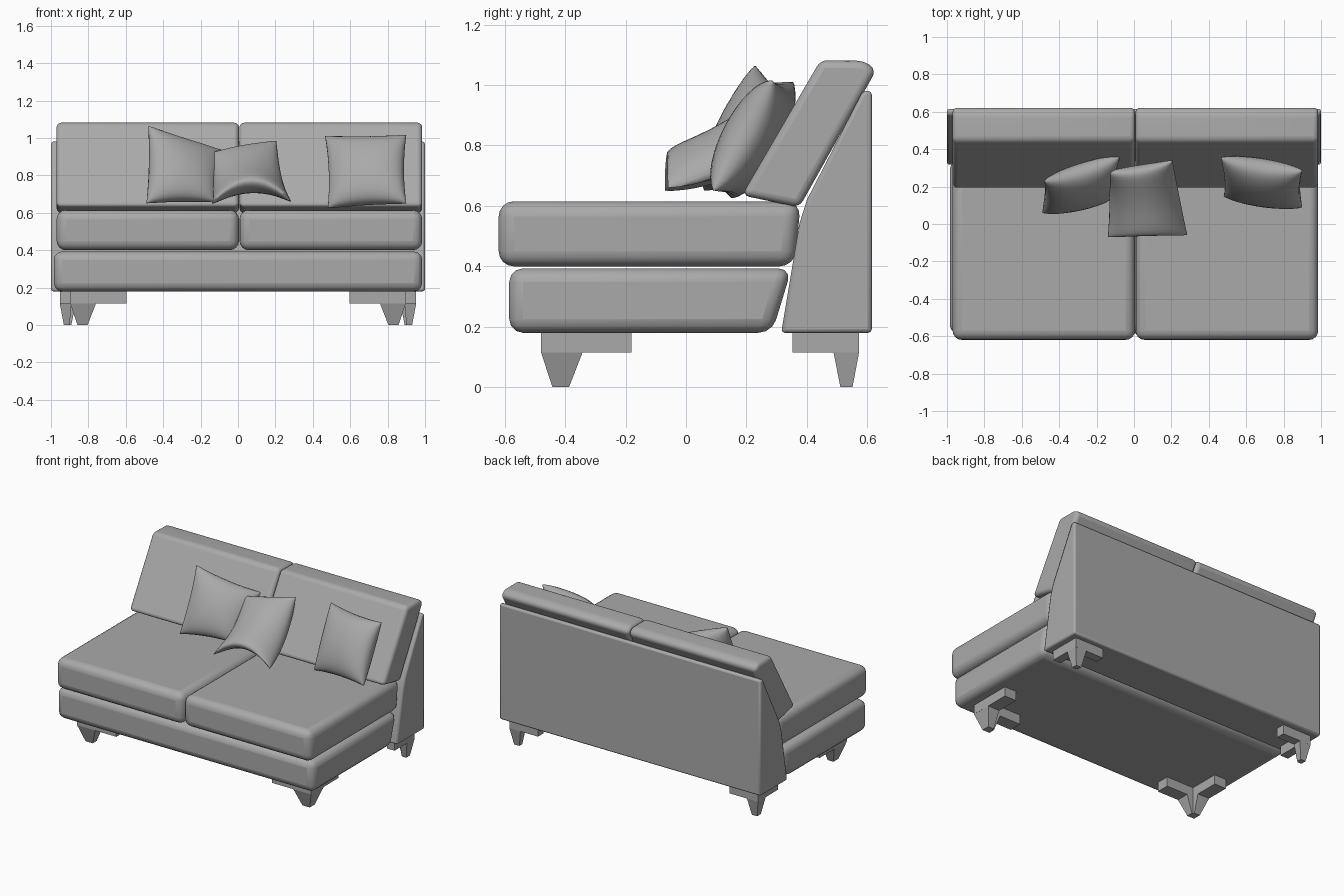
import bpy, bmesh, math
from mathutils import Vector

cube = bpy.data.objects.get("Cube")
if cube:
    bpy.data.objects.remove(cube, do_unlink=True)

GREY = (0.40, 0.40, 0.40, 1.0)
fabric = bpy.data.materials.new("grey fabric")
fabric.use_nodes = True
fabric.diffuse_color = GREY
fabric.node_tree.nodes["Principled BSDF"].inputs["Base Color"].default_value = GREY


def finish(name, bm, bevel=0, segments=3, smooth=None):
    """Turn a bmesh into an object with optional bevel and shading."""
    bmesh.ops.recalc_face_normals(bm, faces=bm.faces)
    mesh = bpy.data.meshes.new(name)
    bm.to_mesh(mesh)
    bm.free()
    mesh.materials.append(fabric)
    obj = bpy.data.objects.new(name, mesh)
    bpy.context.collection.objects.link(obj)
    if bevel:
        mod = obj.modifiers.new("rounded edges", 'BEVEL')
        mod.width = bevel
        mod.segments = segments
        mod.limit_method = 'ANGLE'
        mod.angle_limit = math.radians(20)
    if smooth:
        bpy.ops.object.select_all(action='DESELECT')
        bpy.context.view_layer.objects.active = obj
        obj.select_set(True)
        bpy.ops.object.shade_smooth_by_angle(angle=math.radians(smooth))
    return obj


def loft(bm, lower, upper):
    """Closed solid between two matching loops."""
    a = [bm.verts.new(p) for p in lower]
    b = [bm.verts.new(p) for p in upper]
    bm.faces.new(a)
    bm.faces.new(b)
    for i in range(len(a)):
        j = (i + 1) % len(a)
        bm.faces.new((a[i], a[j], b[j], b[i]))


def prism(name, profile, x0, x1, bevel, segments=3):
    """Side profile (y, z) extruded across the width."""
    bm = bmesh.new()
    loft(bm, [(x0, y, z) for y, z in profile], [(x1, y, z) for y, z in profile])
    return finish(name, bm, bevel, segments, 40)


# Frame and base
prism("back_frame", [(0.315, 0.18), (0.615, 0.18), (0.615, 0.98), (0.585, 0.98),
                     (0.40, 0.62), (0.375, 0.54)], -1, 1, 0.012, 2)
prism("base", [(-0.585, 0.18), (0.285, 0.18), (0.35, 0.393), (-0.585, 0.393)],
      -0.985, 0.985, 0.045, 3)

# Seat and back cushions
for side, x0, x1 in (("right", -0.97, 0.005), ("left", 0.008, 0.985)):
    prism(side + "_seat_cushion", [(-0.62, 0.4), (0.36, 0.4), (0.38, 0.615), (-0.62, 0.615)],
          x0, x1, 0.05, 4)
    prism(side + "_back_cushion", [(0.185, 0.635), (0.375, 0.595), (0.63, 1.05),
                                   (0.59, 1.08), (0.445, 1.082)], x0, x1, 0.035, 4)


# Corner legs: L-shaped bracket with a tapering foot
def corner_leg(name, sx, sy, corner, reach, foot, inset, tip, thick):
    def ell(length, t, shift, z):
        pts = [(0, 0), (length, 0), (length, t), (t, t), (t, length), (0, length)]
        return [(sx * (corner[0] - shift - u), sy * (corner[1] - shift - v), z) for u, v in pts]
    bm = bmesh.new()
    loft(bm, ell(reach, thick, 0, 0.115), ell(reach, thick, 0, 0.19))
    loft(bm, ell(tip, tip * 0.8, inset, 0), ell(foot, thick, 0, 0.116))
    return finish(name, bm)


for side, sx in (("right", -1), ("left", 1)):
    corner_leg(side + "_front_leg", sx, -1, (0.897, 0.48), 0.30, 0.138, 0.038, 0.055, 0.09)
    corner_leg(side + "_rear_leg", sx, 1, (0.953, 0.573), 0.22, 0.085, 0.022, 0.04, 0.06)


# Throw pillows: puffed patch stretched between four corners
def pillow(name, tl, tr, bl, br, puff, pinch=0.06, fold=0, arch=0, n=18):
    tl, tr, bl, br = map(Vector, (tl, tr, bl, br))
    normal = (tr + br - tl - bl).cross(tl + tr - bl - br).normalized()
    bm = bmesh.new()
    steps = [math.sin(math.pi * (i / n - 0.5)) for i in range(n + 1)]

    def point(u, v, sign):
        cu, cv = 1 - u * u, 1 - v * v
        s = (u * (1 - pinch * cv) + 1) / 2
        t = (v * (1 - pinch * cu) + 1) / 2
        p = bl.lerp(br, s).lerp(tl.lerp(tr, s), t)
        p += normal * (sign * puff * max(cu * cv, 0) ** 0.42 - fold * cv)
        p.z += arch * cu * (1 - t)
        return p

    for sign in (1, -1):
        grid = [[bm.verts.new(point(u, v, sign)) for u in steps] for v in steps]
        for j in range(n):
            for i in range(n):
                bm.faces.new((grid[j][i], grid[j][i + 1], grid[j + 1][i + 1], grid[j + 1][i]))
    bmesh.ops.remove_doubles(bm, verts=bm.verts, dist=0.0005)
    return finish(name, bm, smooth=70)


pillow("right_pillow", (-0.48, 0.23, 1.065), (-0.075, 0.365, 0.93),
       (-0.49, 0.06, 0.65), (-0.13, 0.13, 0.66), 0.09)
pillow("left_pillow", (0.465, 0.355, 1.01), (0.90, 0.285, 1.015),
       (0.48, 0.15, 0.625), (0.90, 0.09, 0.65), 0.095)
pillow("middle_pillow", (-0.145, 0.28, 0.92), (0.205, 0.34, 0.985),
       (-0.14, -0.07, 0.65), (0.285, -0.06, 0.66), 0.085, 0.05, 0.06, 0.09)
